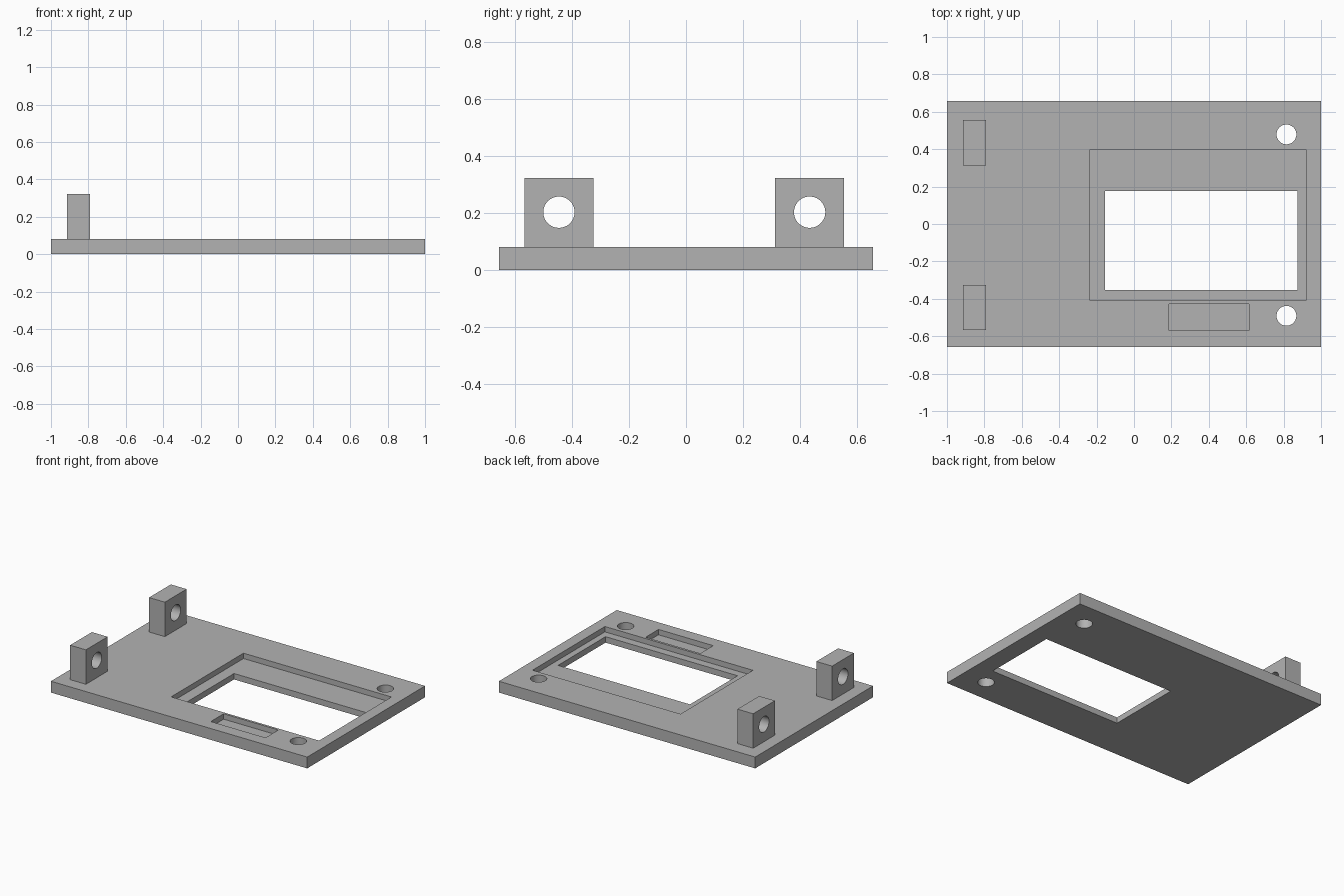
import bpy
import math

if "Cube" in bpy.data.objects:
    bpy.data.objects.remove(bpy.data.objects["Cube"], do_unlink=True)

GREY = 0.45
TOP = 0.08       # plate thickness
FLOOR = 0.042    # floor height of the recesses

plastic = bpy.data.materials.new("grey_plastic")
plastic.use_nodes = True
plastic.diffuse_color = (GREY, GREY, GREY, 1)
plastic.node_tree.nodes["Principled BSDF"].inputs["Base Color"].default_value = (GREY, GREY, GREY, 1)


def box(name, xs, ys, zs):
    """Axis-aligned box given by its (min, max) on each axis."""
    spans = (xs, ys, zs)
    bpy.ops.mesh.primitive_cube_add(size=1, location=[(a + b) / 2 for a, b in spans])
    ob = bpy.context.object
    ob.name = name
    ob.scale = [b - a for a, b in spans]
    bpy.ops.object.transform_apply(location=False, rotation=False, scale=True)
    ob.data.materials.append(plastic)
    return ob


def drill(center, radius, rotation=(0, 0, 0)):
    """Cylindrical cutter, smooth around its wall."""
    bpy.ops.mesh.primitive_cylinder_add(vertices=48, radius=radius, depth=0.5,
                                        location=center, rotation=rotation)
    ob = bpy.context.object
    ob.name = "drill_cutter"
    ob.data.materials.append(plastic)
    return ob


def cut(target, cutters):
    """Subtract every cutter from the target and remove the cutters."""
    bpy.context.view_layer.objects.active = target
    for cutter in cutters:
        cutter.hide_render = True
        mod = target.modifiers.new("cut", 'BOOLEAN')
        mod.operation = 'DIFFERENCE'
        mod.solver = 'EXACT'
        mod.object = cutter
        bpy.ops.object.modifier_apply(modifier=mod.name)
        bpy.data.objects.remove(cutter, do_unlink=True)
    bpy.ops.object.select_all(action='DESELECT')
    target.select_set(True)
    bpy.ops.object.shade_smooth_by_angle(angle=math.radians(30))


# Base plate with stepped window, shallow slot and two screw holes
plate = box("base_plate", (-1, 1), (-0.657, 0.657), (0, TOP))
cut(plate, [
    box("recess_cutter", (-0.235, 0.92), (-0.41, 0.397), (FLOOR, 0.2)),
    box("window_cutter", (-0.155, 0.875), (-0.353, 0.177), (-0.1, 0.2)),
    box("slot_cutter", (0.187, 0.614), (-0.57, -0.427), (FLOOR, 0.2)),
    drill((0.815, 0.479, 0), 0.053),
    drill((0.815, -0.491, 0), 0.053),
])

# Upright hinge blocks, each bored through along x
for name, y in (("front_hinge_block", -0.446), ("back_hinge_block", 0.434)):
    block = box(name, (-0.913, -0.79), (y - 0.121, y + 0.121), (TOP, 0.323))
    cut(block, [drill((-0.85, y, 0.203), 0.055, (0, math.pi / 2, 0))])
